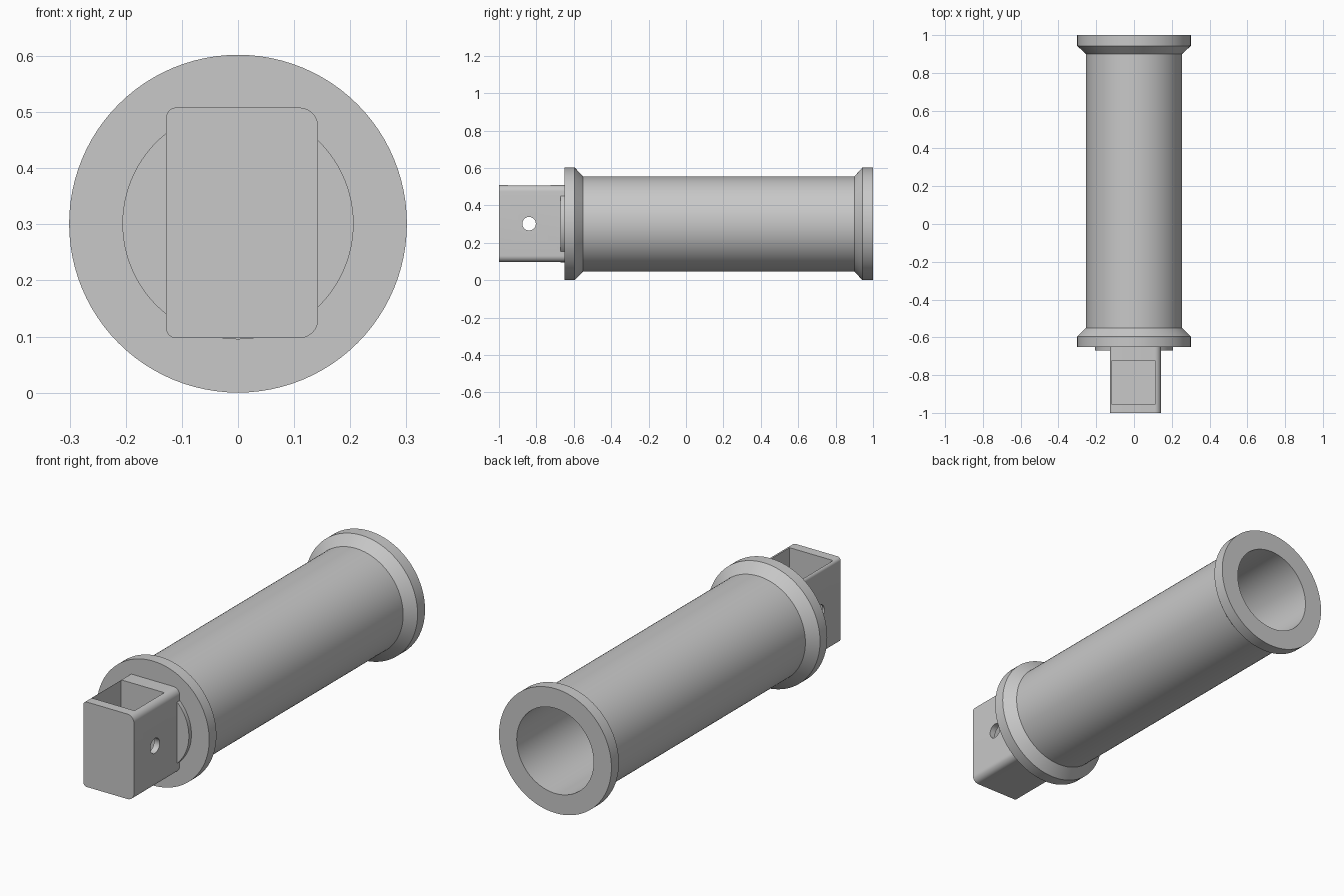
import bpy, bmesh, math
from mathutils import Matrix, Vector

if "Cube" in bpy.data.objects:
    bpy.data.objects.remove(bpy.data.objects["Cube"])

AXIS_Z = 0.301
SEGMENTS = 96

grey = bpy.data.materials.new("plain grey")
grey.use_nodes = True
colour = (0.58, 0.58, 0.58, 1)
grey.diffuse_color = colour
grey.node_tree.nodes["Principled BSDF"].inputs["Base Color"].default_value = colour


def add_object(name, bm):
    bmesh.ops.recalc_face_normals(bm, faces=bm.faces)
    mesh = bpy.data.meshes.new(name)
    bm.to_mesh(mesh)
    bm.free()
    mesh.materials.append(grey)
    obj = bpy.data.objects.new(name, mesh)
    bpy.context.collection.objects.link(obj)
    return obj


def smooth(obj):
    bpy.ops.object.select_all(action="DESELECT")
    obj.select_set(True)
    bpy.context.view_layer.objects.active = obj
    bpy.ops.object.shade_smooth_by_angle(angle=math.radians(30))


def lathe(name, profile):
    """Revolve a closed (radius, y) profile about the long axis."""
    bm = bmesh.new()
    verts = [bm.verts.new((r, y, AXIS_Z)) for r, y in profile]
    edges = [bm.edges.new((a, b)) for a, b in zip(verts, verts[1:] + verts[:1])]
    bmesh.ops.spin(bm, geom=verts + edges, cent=(0, 0, AXIS_Z), axis=(0, 1, 0),
                   angle=math.tau, steps=SEGMENTS, use_duplicate=False)
    bmesh.ops.remove_doubles(bm, verts=bm.verts, dist=1e-5)
    return add_object(name, bm)


def cylinder(name, radius, depth, centre, axis):
    bm = bmesh.new()
    turn = Vector((0, 0, 1)).rotation_difference(Vector(axis)).to_matrix().to_4x4()
    bmesh.ops.create_cone(bm, cap_ends=True, segments=SEGMENTS, radius1=radius,
                          radius2=radius, depth=depth,
                          matrix=Matrix.Translation(centre) @ turn)
    return add_object(name, bm)


def box(low, high):
    bm = bmesh.new()
    low, high = Vector(low), Vector(high)
    bmesh.ops.create_cube(bm, size=1, matrix=Matrix.Translation((low + high) / 2)
                          @ Matrix.Diagonal((*(high - low), 1)))
    return bm


def cut(target, cutter):
    cutter.hide_render = True
    mod = target.modifiers.new("cut", "BOOLEAN")
    mod.operation = "DIFFERENCE"
    mod.solver = "EXACT"
    mod.object = cutter
    bpy.context.view_layer.objects.active = target
    bpy.ops.object.modifier_apply(modifier=mod.name)
    bpy.data.objects.remove(cutter)


# Hollow tube with a chamfered flange at each end
BORE, TUBE, RIM = 0.206, 0.254, 0.301
tube = lathe("flanged_tube", [
    (BORE, -0.65), (RIM, -0.65), (RIM, -0.595), (TUBE, -0.55),
    (TUBE, 0.90), (RIM, 0.943), (RIM, 1.0), (BORE, 1.0)])
smooth(tube)

# Disc that closes the front of the bore
plug = cylinder("front_plug", BORE, 0.07, (0, -0.635, AXIS_Z), (0, 1, 0))
smooth(plug)

# Mounting block, its long edges rounded more on the left side
bm = box((-0.128, -1.0, 0.097), (0.143, -0.65, 0.508))
for side, radius in ((-1, 0.018), (1, 0.034)):
    long_edges = [e for e in bm.edges
                  if abs((e.verts[0].co - e.verts[1].co).y) > 0.3
                  and e.verts[0].co.x * side > 0.1]
    bmesh.ops.bevel(bm, geom=long_edges, offset=radius, segments=8,
                    profile=0.5, affect="EDGES")
block = add_object("mounting_block", bm)

# Pocket open at the top, and a pin hole through both sides
cut(block, add_object("pocket_cutter", box((-0.118, -0.953, 0.13), (0.113, -0.725, 0.6))))
cut(block, cylinder("pin_hole_cutter", 0.036, 0.6, (0, -0.839, 0.302), (1, 0, 0)))
smooth(block)
